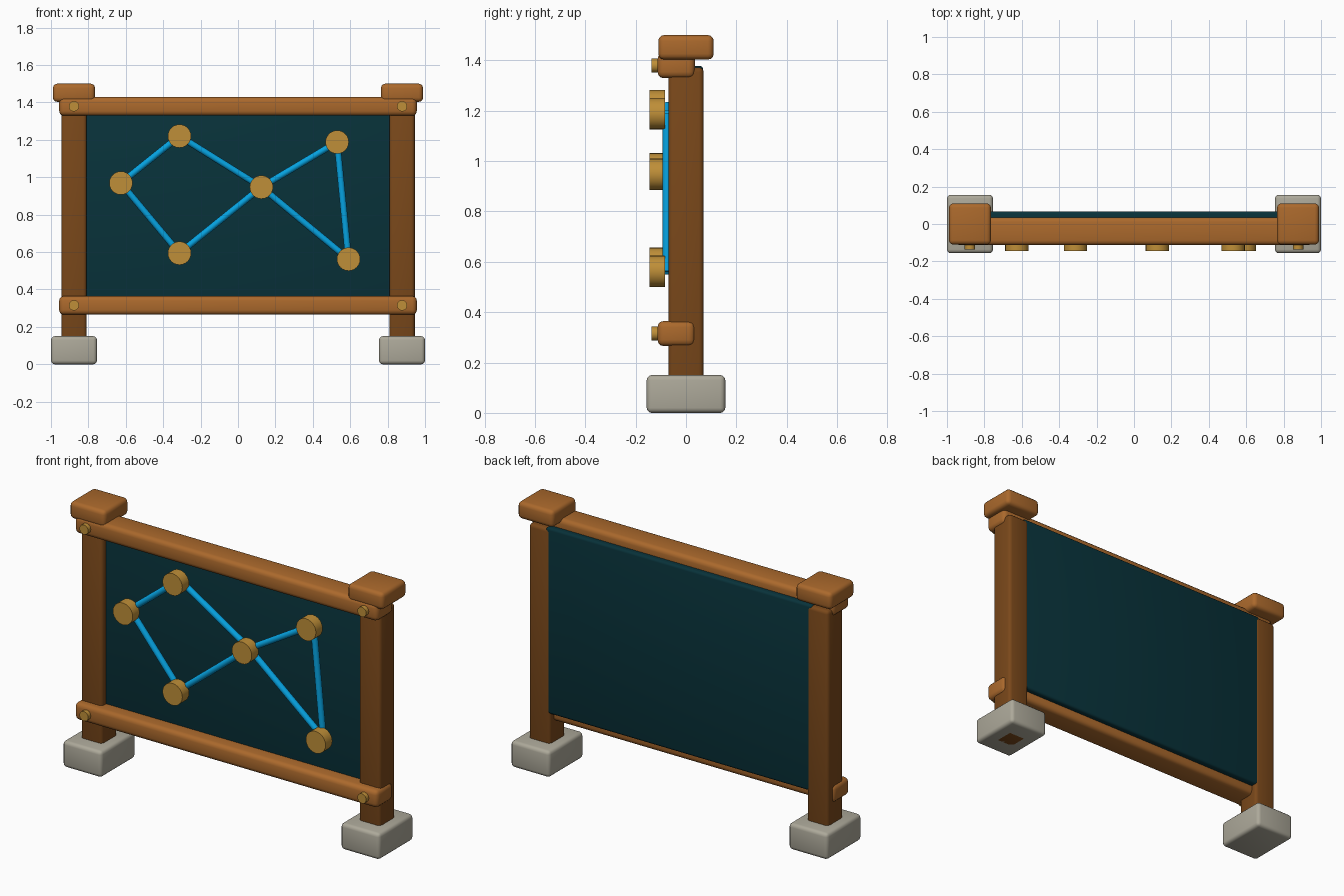
import bpy, bmesh, math
from mathutils import Vector, Matrix

if "Cube" in bpy.data.objects:
    bpy.data.objects.remove(bpy.data.objects["Cube"])


def material(name, r, g, b):
    # sRGB 0-255 to linear
    lin = [((c / 255 + 0.055) / 1.055) ** 2.4 for c in (r, g, b)]
    m = bpy.data.materials.new(name)
    m.diffuse_color = (*lin, 1)
    m.use_nodes = True
    m.node_tree.nodes["Principled BSDF"].inputs["Base Color"].default_value = m.diffuse_color
    return m


DARK_WOOD = material("dark wood", 122, 72, 26)
LIGHT_WOOD = material("light wood", 171, 105, 44)
STONE = material("stone", 173, 169, 154)
BOARD = material("dark teal board", 8, 50, 58)
ROPE = material("blue rope", 5, 162, 224)
BRASS = material("golden wood", 191, 143, 56)


def finish(bm, name, mat):
    bmesh.ops.recalc_face_normals(bm, faces=bm.faces)
    mesh = bpy.data.meshes.new(name)
    bm.to_mesh(mesh)
    bm.free()
    mesh.materials.append(mat)
    ob = bpy.data.objects.new(name, mesh)
    bpy.context.collection.objects.link(ob)
    bpy.ops.object.select_all(action='DESELECT')
    ob.select_set(True)
    bpy.context.view_layer.objects.active = ob
    bpy.ops.object.shade_smooth_by_angle(angle=math.radians(40))
    return ob


def box(name, x, y, z, bevel, mat):
    """Rounded box from (min, max) ranges."""
    bm = bmesh.new()
    bmesh.ops.create_cube(bm, size=1)
    for v in bm.verts:
        v.co = [(r[0] + r[1]) / 2 + c * (r[1] - r[0]) for r, c in zip((x, y, z), v.co)]
    bmesh.ops.bevel(bm, geom=bm.edges[:], offset=bevel, segments=3,
                    profile=0.5, affect='EDGES')
    return finish(bm, name, mat)


def rod(name, a, b, radius, sides, mat):
    """Capped cylinder between two points."""
    a, b = Vector(a), Vector(b)
    d = b - a
    bm = bmesh.new()
    rot = d.to_track_quat('Z', 'Y').to_matrix().to_4x4()
    bmesh.ops.create_cone(bm, cap_ends=True, segments=sides, radius1=radius,
                          radius2=radius, depth=d.length,
                          matrix=Matrix.Translation((a + b) / 2) @ rot)
    return finish(bm, name, mat)


RAIL_Z = {"lower": 0.315, "upper": 1.379}
POST_X = 0.877

# Footings, posts, caps and bolts on both sides
for side, s in (("left", -1), ("right", 1)):
    cx = s * POST_X

    def span(half):
        return (cx - half, cx + half)
    box(f"{side}_footing", span(0.123), (-0.156, 0.156), (0, 0.15), 0.02, STONE)
    box(f"{side}_post", span(0.068), (-0.07, 0.07), (0, 1.372), 0.019, DARK_WOOD)
    box(f"{side}_cap", span(0.1125), (-0.11, 0.11), (1.403, 1.5), 0.023, LIGHT_WOOD)
    for level, z in RAIL_Z.items():
        rod(f"{side}_{level}_bolt", (cx, -0.137, z), (cx, -0.09, z), 0.028, 12, BRASS)

# Rails and recessed board
for level, z in RAIL_Z.items():
    box(f"{level}_rail", (-0.956, 0.956), (-0.113, 0.036), (z - 0.05, z + 0.05),
        0.025, LIGHT_WOOD)
box("board", (-0.84, 0.84), (-0.033, 0.068), (0.317, 1.378), 0.014, BOARD)

# Round pegs joined by rope
pegs = [(-0.626, 0.969), (-0.313, 1.22), (0.125, 0.947),
        (0.53, 1.188), (0.591, 0.562), (-0.313, 0.594)]
for i, (x, z) in enumerate(pegs):
    rod(f"peg_{i + 1}", (x, -0.144, z), (x, -0.083, z), 0.0625, 24, BRASS)
links = [(0, 1), (1, 2), (2, 3), (3, 4), (4, 2), (2, 5), (5, 0)]
for i, (p, q) in enumerate(links):
    (x0, z0), (x1, z1) = pegs[p], pegs[q]
    rod(f"rope_{i + 1}", (x0, -0.076, z0), (x1, -0.076, z1), 0.0175, 12, ROPE)
